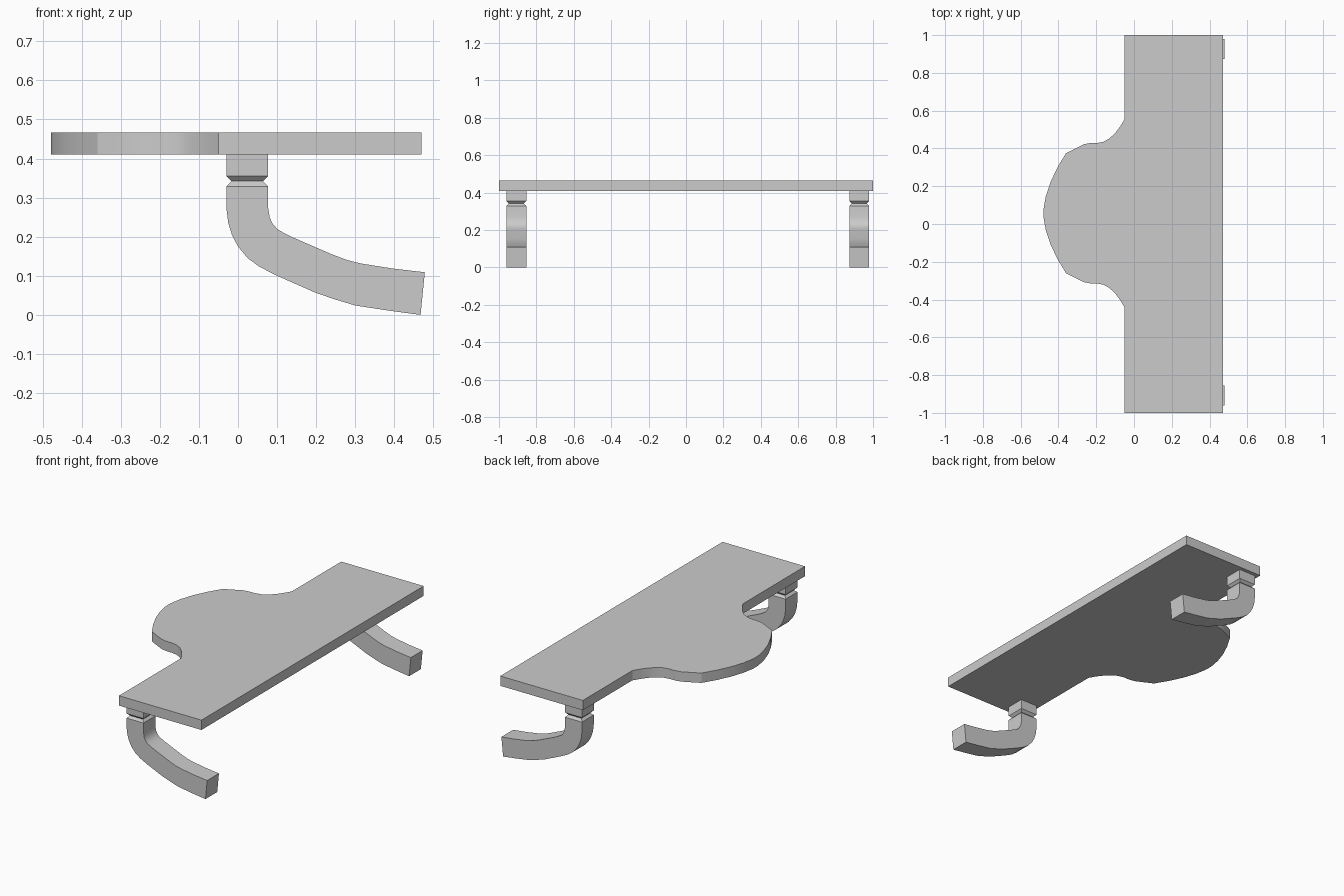
import bpy, bmesh, math

if "Cube" in bpy.data.objects:
    bpy.data.objects.remove(bpy.data.objects["Cube"])


def finish(bm, name):
    bmesh.ops.recalc_face_normals(bm, faces=bm.faces)
    mesh = bpy.data.meshes.new(name)
    bm.to_mesh(mesh)
    bm.free()
    obj = bpy.data.objects.new(name, mesh)
    bpy.context.collection.objects.link(obj)
    bpy.ops.object.select_all(action='DESELECT')
    obj.select_set(True)
    bpy.context.view_layer.objects.active = obj
    bpy.ops.object.shade_smooth_by_angle(angle=math.radians(30))
    return obj


# Tabletop: long plank with a rounded bulge, mirrored about y = BULGE_Y
BULGE_Y = 0.057
half_bulge = [(-0.05, 0.498), (-0.073, 0.46), (-0.1, 0.424), (-0.13, 0.396),
              (-0.16, 0.379), (-0.195, 0.372), (-0.23, 0.372), (-0.265, 0.365),
              (-0.31, 0.343), (-0.36, 0.318), (-0.405, 0.243), (-0.442, 0.165),
              (-0.467, 0.09), (-0.479, 0.022)]
outline = [(0.47, -1), (0.47, 1), (-0.05, 1)]
outline += [(x, BULGE_Y + d) for x, d in half_bulge]
outline += [(x, BULGE_Y - d) for x, d in reversed(half_bulge)]
outline += [(-0.05, -1)]

bm = bmesh.new()
base = bm.faces.new([bm.verts.new((x, y, 0.41)) for x, y in outline])
top = bmesh.ops.extrude_face_region(bm, geom=[base], use_keep_orig=True)
bmesh.ops.translate(bm, vec=(0, 0, 0.056),
                    verts=[v for v in top['geom'] if isinstance(v, bmesh.types.BMVert)])
finish(bm, "tabletop")

# Legs: square sections (outer x, z, inner x, z, half width) lofted along a curve
W = 0.053
sections = [(-0.03, 0.41, 0.077, 0.41, W), (-0.03, 0.355, 0.077, 0.355, W),
            (-0.017, 0.342, 0.064, 0.342, W - 0.013), (-0.03, 0.329, 0.077, 0.329, W),
            (-0.03, 0.275, 0.077, 0.275, W), (-0.025, 0.235, 0.081, 0.25, W),
            (-0.015, 0.203, 0.088, 0.234, W), (0.0, 0.175, 0.1, 0.22, W),
            (0.025, 0.145, 0.115, 0.211, W), (0.055, 0.123, 0.13, 0.203, W),
            (0.1, 0.1, 0.15, 0.194, W), (0.2, 0.056, 0.24, 0.155, W),
            (0.25, 0.039, 0.28, 0.14, W), (0.3, 0.024, 0.317, 0.131, W),
            (0.385, 0.011, 0.4, 0.118, W), (0.467, 0.0, 0.478, 0.109, W)]


def make_leg(name, y):
    bm = bmesh.new()
    rings = [[bm.verts.new(p) for p in ((ox, y - w, oz), (ix, y - w, iz),
                                        (ix, y + w, iz), (ox, y + w, oz))]
             for ox, oz, ix, iz, w in sections]
    for a, b in zip(rings, rings[1:]):
        for i in range(4):
            j = (i + 1) % 4
            bm.faces.new((a[i], a[j], b[j], b[i]))
    bm.faces.new(rings[0])
    bm.faces.new(rings[-1])
    finish(bm, name)


make_leg("front_leg", -0.907)
make_leg("back_leg", 0.926)
